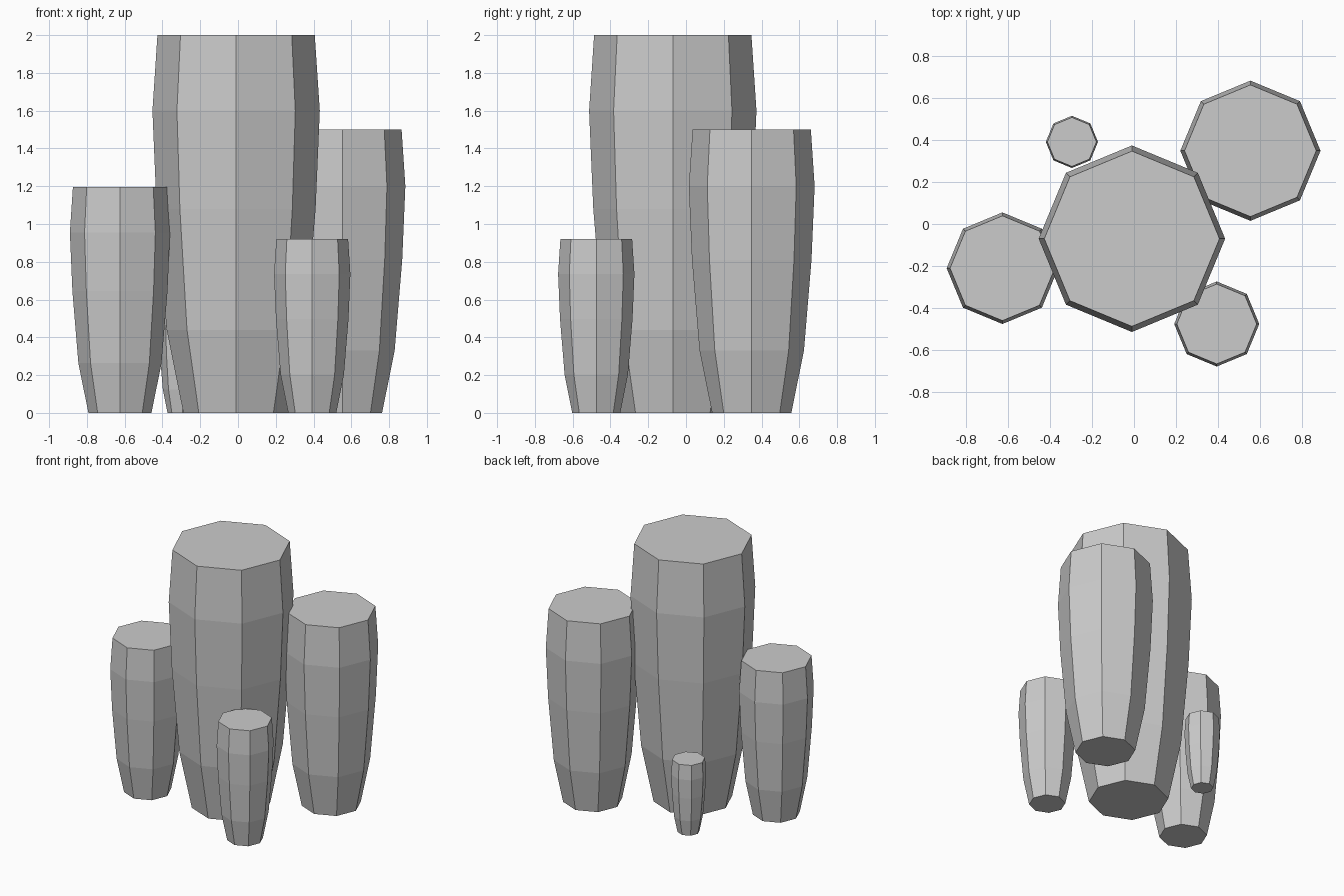
import bpy, bmesh
from math import cos, sin, tau

if "Cube" in bpy.data.objects:
    bpy.data.objects.remove(bpy.data.objects["Cube"])

SIDES = 8
# Shared column profile: (fraction of height, fraction of widest radius)
PROFILE = [(0, 0.63), (0.22, 0.83), (0.54, 0.95), (0.8, 1.0), (1, 0.94)]


def column(name, x, y, radius, height):
    """Flat-faced octagonal column, swelling towards the top."""
    bm = bmesh.new()
    rings = [[bm.verts.new((radius * r * cos(tau * i / SIDES),
                            radius * r * sin(tau * i / SIDES),
                            height * h)) for i in range(SIDES)]
             for h, r in PROFILE]
    for low, high in zip(rings, rings[1:]):
        for i in range(SIDES):
            j = (i + 1) % SIDES
            bm.faces.new((low[i], low[j], high[j], high[i]))
    # Flat base and top
    bm.faces.new(rings[0][::-1])
    bm.faces.new(rings[-1])
    mesh = bpy.data.meshes.new(name)
    bm.to_mesh(mesh)
    bm.free()
    obj = bpy.data.objects.new(name, mesh)
    obj.location = (x, y, 0)
    bpy.context.collection.objects.link(obj)


# Cluster of columns, tallest first
column("main_column", -0.01, -0.07, 0.443, 2.0)
column("back_right_column", 0.553, 0.348, 0.333, 1.5)
column("left_column", -0.625, -0.21, 0.265, 1.195)
column("front_right_column", 0.393, -0.475, 0.202, 0.92)
column("back_left_column", -0.295, 0.39, 0.124, 0.56)
